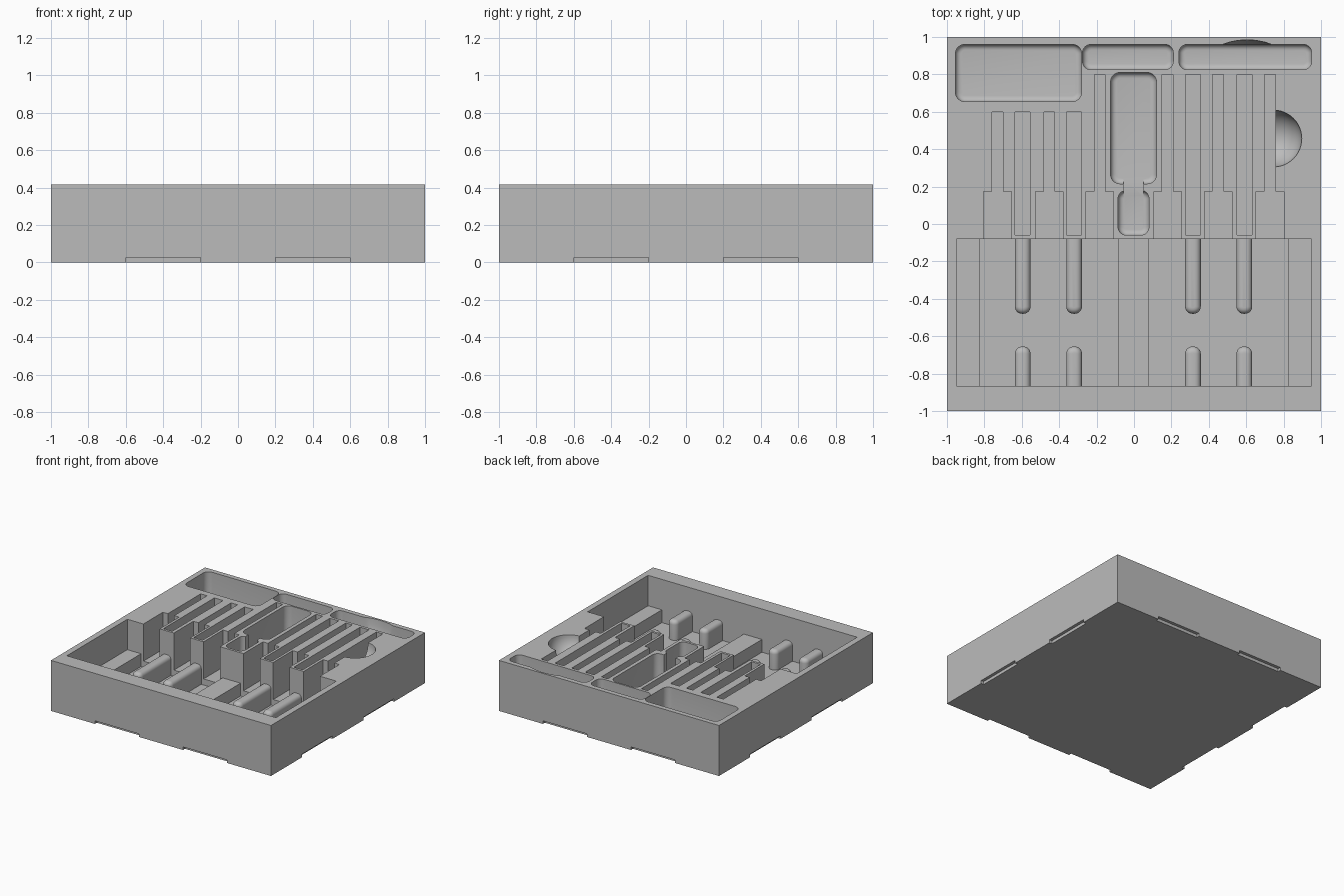
import bpy, bmesh, math
from mathutils import Vector

cube = bpy.data.objects.get("Cube")
if cube:
    bpy.data.objects.remove(cube, do_unlink=True)

TOP, ABOVE = 0.415, 0.5
FLOOR, LEDGE, SLOT = 0.06, 0.165, 0.11

grey = bpy.data.materials.new("plain_grey")
grey.use_nodes = True
grey.diffuse_color = (0.5, 0.5, 0.5, 1)
bsdf = next(n for n in grey.node_tree.nodes if n.type == 'BSDF_PRINCIPLED')
bsdf.inputs["Base Color"].default_value = grey.diffuse_color


def make_object(name, bm):
    bmesh.ops.recalc_face_normals(bm, faces=bm.faces[:])
    mesh = bpy.data.meshes.new(name)
    bm.to_mesh(mesh)
    bm.free()
    mesh.materials.append(grey)
    ob = bpy.data.objects.new(name, mesh)
    bpy.context.scene.collection.objects.link(ob)
    return ob


def outline(x0, x1, y0, y1, low_r=0, high_r=0, steps=8):
    """Rectangle whose front and back corners can be rounded."""
    pts = []
    corners = [(x0, y0, 1, 1, low_r, 180), (x1, y0, -1, 1, low_r, 270),
               (x1, y1, -1, -1, high_r, 0), (x0, y1, 1, -1, high_r, 90)]
    for x, y, sx, sy, r, start in corners:
        if r == 0:
            pts.append((x, y))
            continue
        for i in range(steps + 1):
            a = math.radians(start + 90 * i / steps)
            pts.append((x + sx * r + r * math.cos(a), y + sy * r + r * math.sin(a)))
    return pts


def prism(name, pts, z0, z1, fillet=0, fillet_z=None, flat_y=None):
    """Upright prism, with an optional fillet around one end cap."""
    bm = bmesh.new()
    base = bm.faces.new([bm.verts.new((x, y, z0)) for x, y in pts])
    res = bmesh.ops.extrude_face_region(bm, geom=[base])
    moved = [v for v in res["geom"] if isinstance(v, bmesh.types.BMVert)]
    bmesh.ops.translate(bm, verts=moved, vec=(0, 0, z1 - z0))
    if fillet:
        rim = [e for e in bm.edges
               if all(abs(v.co.z - fillet_z) < 1e-4 for v in e.verts)
               and not (flat_y is not None and all(abs(v.co.y - flat_y) < 1e-4 for v in e.verts))]
        bmesh.ops.bevel(bm, geom=rim, offset=fillet, segments=5, profile=0.5, affect='EDGES')
    return make_object(name, bm)


def clipped_sphere(name, centre, radius, plane_co, keep):
    """Sphere kept only on one side of a plane."""
    bm = bmesh.new()
    bmesh.ops.create_uvsphere(bm, u_segments=48, v_segments=24, radius=radius)
    bmesh.ops.translate(bm, verts=bm.verts[:], vec=centre)
    geom = bm.verts[:] + bm.edges[:] + bm.faces[:]
    cut = bmesh.ops.bisect_plane(bm, geom=geom, plane_co=plane_co, plane_no=keep, clear_inner=True)
    rim = [e for e in cut["geom_cut"] if isinstance(e, bmesh.types.BMEdge)]
    bmesh.ops.edgeloop_fill(bm, edges=rim)
    return make_object(name, bm)


# Solid block of the tray
tray = prism("tool_tray", outline(-1, 1, -1, 1), 0, TOP)
cutters = []

# Front well: stepped cross-section leaves raised ledges at both sides and in the middle
section = [(-0.95, ABOVE), (-0.95, LEDGE), (-0.825, LEDGE), (-0.825, FLOOR),
           (-0.085, FLOOR), (-0.085, LEDGE), (0.08, LEDGE), (0.08, FLOOR),
           (0.825, FLOOR), (0.825, LEDGE), (0.95, LEDGE), (0.95, ABOVE)]
bm = bmesh.new()
face = bm.faces.new([bm.verts.new((x, -0.865, z)) for x, z in section])
res = bmesh.ops.extrude_face_region(bm, geom=[face])
bmesh.ops.translate(bm, vec=(0, 0.785, 0),
                    verts=[v for v in res["geom"] if isinstance(v, bmesh.types.BMVert)])
cutters.append(make_object("front_well_cutter", bm))

# Stepped slots open to the front well: centre x and back end
for x, back in [(-0.73, 0.6), (-0.453, 0.6), (-0.183, 0.8),
                (0.18, 0.8), (0.45, 0.8), (0.727, 0.8)]:
    w, n = 0.074, 0.029
    pts = [(x - w, -0.1), (x + w, -0.1), (x + w, 0.173), (x + n, 0.173),
           (x + n, back), (x - n, back), (x - n, 0.173), (x - w, 0.173)]
    cutters.append(prism("stepped_slot_cutter", pts, SLOT, ABOVE))

# Closed straight slots between them
RIDGES = [(-0.595, 0.6), (-0.32, 0.6), (0.315, 0.8), (0.59, 0.8)]
for x, back in RIDGES:
    cutters.append(prism("straight_slot_cutter", outline(x - 0.04, x + 0.04, -0.06, back), SLOT, ABOVE))

# Back pockets and the bottle-shaped middle pocket
for x0, x1, y0, y1, r in [(-0.955, -0.28, 0.655, 0.96, 0.05),
                          (-0.275, 0.21, 0.825, 0.96, 0.045),
                          (0.24, 0.95, 0.825, 0.96, 0.045),
                          (-0.125, 0.12, 0.215, 0.81, 0.05),
                          (-0.085, 0.08, -0.06, 0.18, 0.045)]:
    cutters.append(prism("pocket_cutter", outline(x0, x1, y0, y1, r, r), SLOT, ABOVE, 0.03, SLOT))
cutters.append(prism("neck_cutter", outline(-0.055, 0.05, 0.12, 0.28), SLOT + 0.001, ABOVE))

# Finger scoops
cutters.append(clipped_sphere("side_scoop_cutter", (0.745, 0.457, TOP), 0.152, (0.735, 0, 0), (1, 0, 0)))
cutters.append(clipped_sphere("back_scoop_cutter", (0.605, 0.62, TOP), 0.365, (0, 0.945, 0), (0, 1, 0)))

# Shallow notches along the bottom edge of all four sides
for s in (-1, 1):
    a, b = sorted((s * 0.975, s * 1.05))
    for lo, hi in [(-0.6, -0.2), (0.2, 0.6)]:
        cutters.append(prism("notch_cutter", outline(lo, hi, a, b), -0.05, 0.025))
        cutters.append(prism("notch_cutter", outline(a, b, lo, hi), -0.05, 0.025))

# Carve the tray, then discard the cutters
for c in cutters:
    c.hide_render = True
    mod = tray.modifiers.new(c.name, 'BOOLEAN')
    mod.operation, mod.solver, mod.object = 'DIFFERENCE', 'EXACT', c
bpy.context.view_layer.update()
deps = bpy.context.evaluated_depsgraph_get()
carved = bpy.data.meshes.new_from_object(tray.evaluated_get(deps))
tray.modifiers.clear()
tray.data = carved
carved.materials.clear()
carved.materials.append(grey)
for p in carved.polygons:
    p.material_index = 0
for c in cutters:
    bpy.data.objects.remove(c, do_unlink=True)

# Rounded support ridges: long ones at the slots, short ones at the front wall
parts = [tray]
for i, (x, back) in enumerate(RIDGES):
    for name, y0, y1, lr, hr in [("long_ridge", -0.48, -0.07, 0.039, 0),
                                 ("short_ridge", -0.875, -0.655, 0, 0.039)]:
        flat = y1 if lr else y0
        parts.append(prism(f"{name}_{i + 1}", outline(x - 0.042, x + 0.042, y0, y1, lr, hr),
                           FLOOR - 0.01, 0.22, 0.032, 0.22, flat))

# Smooth the rounded surfaces, keep corners crisp
bpy.ops.object.select_all(action='DESELECT')
for ob in parts:
    ob.select_set(True)
bpy.context.view_layer.objects.active = tray
bpy.ops.object.shade_smooth_by_angle(angle=math.radians(35))
